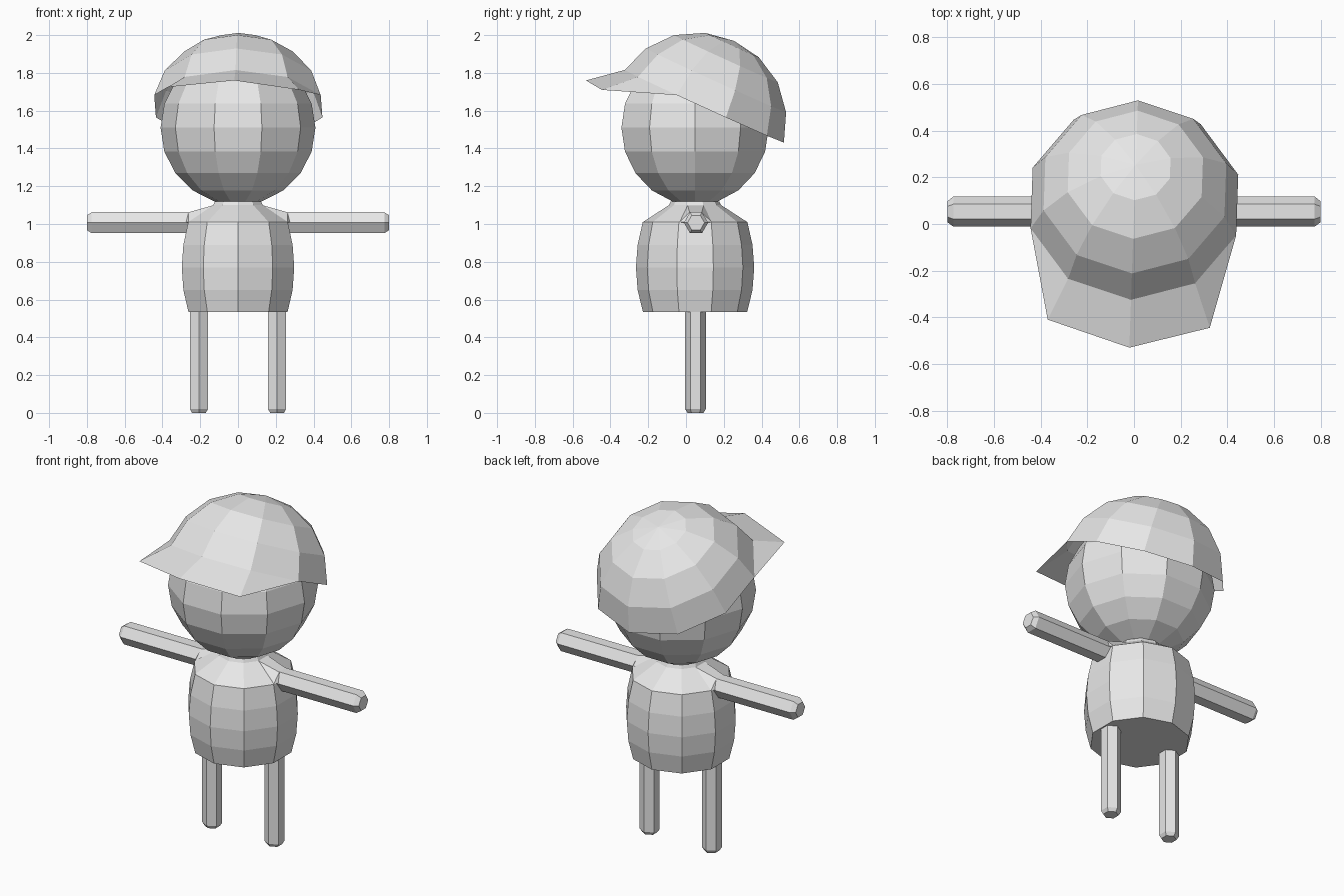
import bpy, bmesh
from math import sin, cos, radians, pi
from mathutils import Matrix, Vector

if "Cube" in bpy.data.objects:
    bpy.data.objects.remove(bpy.data.objects["Cube"])

grey = bpy.data.materials.new("light_grey")
grey.use_nodes = True
grey.diffuse_color = (0.8, 0.8, 0.8, 1)
grey.node_tree.nodes["Principled BSDF"].inputs["Base Color"].default_value = (0.8, 0.8, 0.8, 1)

MID_Y = 0.048


def finish(name, bm):
    bmesh.ops.recalc_face_normals(bm, faces=bm.faces)
    mesh = bpy.data.meshes.new(name)
    bm.to_mesh(mesh)
    bm.free()
    mesh.materials.append(grey)
    obj = bpy.data.objects.new(name, mesh)
    bpy.context.collection.objects.link(obj)
    return obj


def add_rings(bm, profile, sides):
    """Stack rings of (radius, height), first vertex facing -y, and bridge them."""
    rings = []
    for r, z in profile:
        rings.append([bm.verts.new((r * sin(2 * pi * i / sides), -r * cos(2 * pi * i / sides), z))
                      for i in range(sides)])
    for low, high in zip(rings, rings[1:]):
        for i in range(sides):
            j = (i + 1) % sides
            bm.faces.new((low[i], low[j], high[j], high[i]))
    return rings


def lathe(name, profile, sides, matrix):
    bm = bmesh.new()
    rings = add_rings(bm, profile, sides)
    bm.faces.new(rings[0])
    bm.faces.new(rings[-1])
    bm.transform(matrix)
    return finish(name, bm)


# Head
bm = bmesh.new()
bmesh.ops.create_uvsphere(bm, u_segments=10, v_segments=10, radius=0.41)
bm.transform(Matrix.Translation((0, MID_Y, 1.51)) @ Matrix.Rotation(pi / 2, 4, "Z"))
finish("head", bm)

# Torso with short neck
lathe("torso", [(0.276, 0.535), (0.304, 0.65), (0.313, 0.77), (0.304, 0.89),
                (0.277, 1.01), (0.138, 1.1), (0.128, 1.12)],
      10, Matrix.Translation((0, MID_Y, 0)))

# Limbs: six-sided rods with bevelled ends, and wedge shoulders
for side, s in (("left", 1), ("right", -1)):
    lathe(side + "_leg", [(0.042, 0), (0.055, 0.02), (0.055, 0.56)], 6,
          Matrix.Translation((s * 0.207, 0.05, 0)))
    lathe(side + "_arm", [(0.064, 0.2), (0.064, 0.775), (0.045, 0.8)], 6,
          Matrix.Translation((0, 0.053, 1.007)) @ Matrix.Rotation(s * pi / 2, 4, "Y"))
    bm = bmesh.new()
    for y in (-1, 1):
        for x, w, z in ((0.128, 0.043, 1.1), (0.262, 0.085, 1.01), (0.262, 0.032, 1.062),
                        (0.275, 0.06, 1.01), (0.2, 0.06, 0.98)):
            bm.verts.new((s * x, 0.051 + y * w, z))
    hull = bmesh.ops.convex_hull(bm, input=bm.verts)
    bmesh.ops.delete(bm, geom=list(set(hull["geom_interior"])), context="VERTS")
    finish(side + "_shoulder", bm)

# Cap: tilted open dome whose front rim is drawn out into a peak
bm = bmesh.new()
profile = [(r * sin(radians(a)), r * cos(radians(a)))
           for a, r in ((75, 0.48), (56, 0.492), (37, 0.502), (18, 0.505))]
rings = add_rings(bm, profile, 10)
pole = bm.verts.new((0, 0, 0.505))
top = rings[-1]
for i in range(10):
    bm.faces.new((top[i], top[(i + 1) % 10], pole))
bm.transform(Matrix.Translation((0, 0.045, 1.51))
             @ Matrix.Rotation(radians(2), 4, "Z").inverted()
             @ Matrix.Rotation(radians(-24.5), 4, "X"))
rim = rings[0]
peak = [bm.verts.new(p) for p in ((-0.37, -0.41, 1.725), (-0.02, -0.53, 1.76), (0.325, -0.445, 1.71))]
inner = [rim[9], rim[0], rim[1]]
for i in range(2):
    bm.faces.new((inner[i], peak[i], peak[i + 1], inner[i + 1]))
bm.faces.new((rim[8], peak[0], rim[9]))
bm.faces.new((rim[1], peak[2], rim[2]))
finish("cap", bm)
